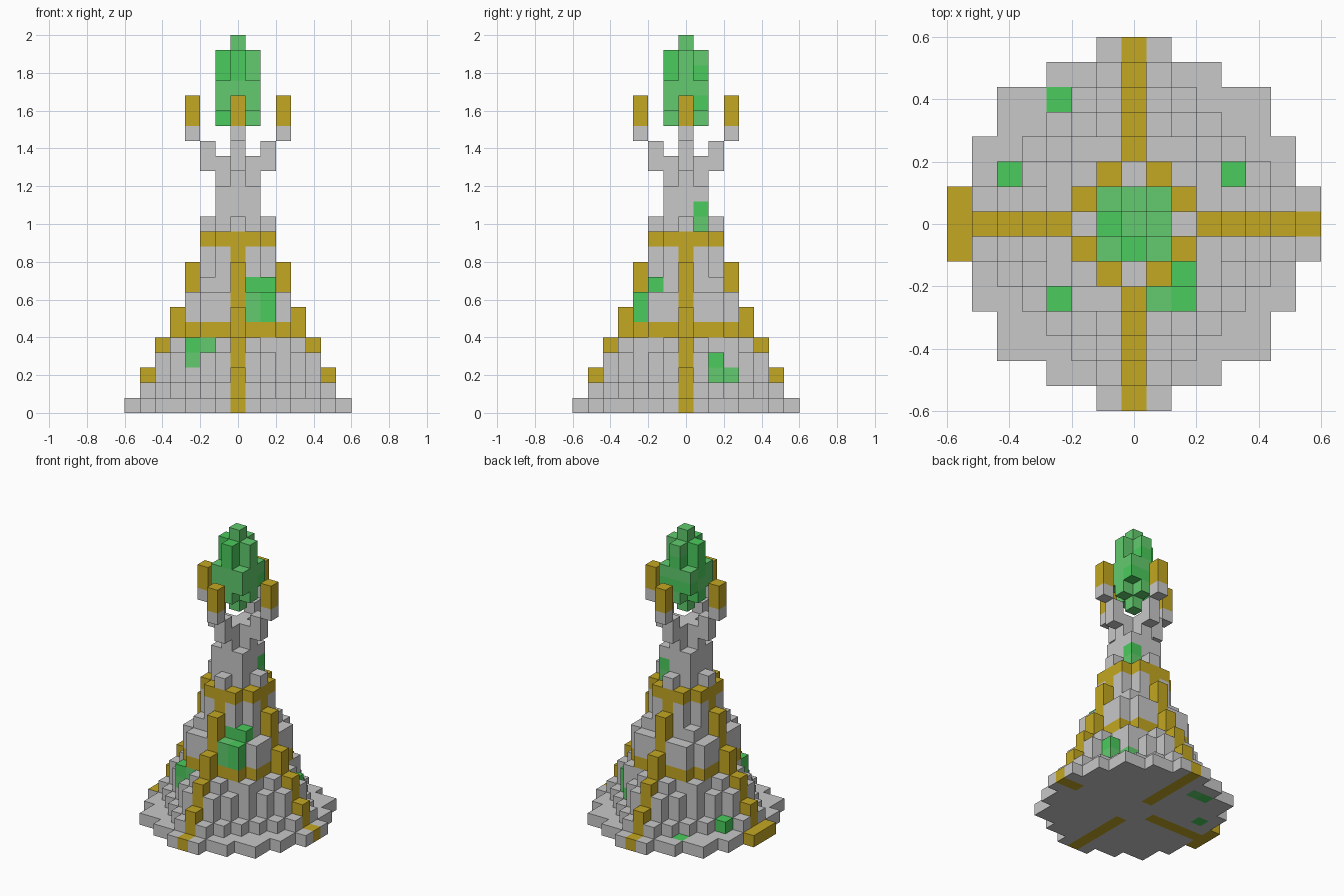
import bpy, bmesh, random
from mathutils import Vector

if "Cube" in bpy.data.objects:
    bpy.data.objects.remove(bpy.data.objects["Cube"])

random.seed(4)
S = 0.08  # block size

def material(name, rgb):
    m = bpy.data.materials.new(name)
    m.diffuse_color = (*rgb, 1)
    m.use_nodes = True
    m.node_tree.nodes["Principled BSDF"].inputs["Base Color"].default_value = m.diffuse_color
    return m

MATS = [material("pale stone", (0.578, 0.578, 0.578)),
        material("gold", (0.546, 0.386, 0.016)),
        material("green gem", (0.122, 0.597, 0.156)),
        material("bright green gem", (0.070, 0.597, 0.107))]
STONE, GOLD, GREEN, BRIGHT = range(4)

def disc(r2):
    return {(x, y) for x in range(-7, 8) for y in range(-7, 8) if x * x + y * y <= r2}

def around(r, w=0):
    """Blocks at distance r on the four axes, w blocks wide to each side."""
    return {p for i in range(-w, w + 1) for p in ((r, i), (-r, i), (i, r), (i, -r))}

def stack(layers):
    return {(x, y, k) for k, plan in layers.items() for x, y in plan}

# Stepped body: squared radius of each tier, then rib reach where it sticks out
TIERS = [50, 29, 20, 20, 18, 13, 13, 13, 8, 5, 5, 5, 4]
body = stack({k: disc(r2) for k, r2 in enumerate(TIERS)})
body |= stack({1: around(6, 1), 2: around(5, 1) | around(6), 3: around(5, 1),
               4: around(5), 5: around(4), 6: around(4), 8: around(3), 9: around(3)})

# Neck, four claws and the floating gem
neck = stack({13: disc(2), 14: disc(2), 15: disc(1), 16: disc(1)})
claws = stack({16: around(2), 17: around(2), 18: around(3), 19: around(3), 20: around(3)})
gem = {(0, 0, k) for k in range(18, 25)}
gem |= stack({k: around(1) for k in range(19, 24)})
gem |= stack({k: disc(2) for k in (20, 21)})

# Patches of green growing on the stone
MOSS = {(-3, 5, 0), (-2, 5, 0), (-5, 2, 0), (-5, 2, 1),
        (4, 2, 2), (4, 2, 3), (3, 3, 2),
        (-3, -3, 3), (-3, -3, 4), (-2, -3, 4),
        (1, -3, 6), (1, -3, 7), (1, -2, 8), (2, -3, 6), (2, -3, 7), (2, -2, 7), (2, -2, 8),
        (1, 1, 12), (1, 1, 13)}
BRIGHT_CELLS = {c for c in sorted(MOSS | gem) if random.random() < 0.35}

def colour(c, n):
    x, y, k = c
    if c in gem or c in MOSS:
        return BRIGHT if c in BRIGHT_CELLS else GREEN
    if k > 18:
        return GOLD                               # claw tips
    if k > 11:
        return STONE
    if k in (5, 11):
        return GOLD                               # bands
    if k == 0 and x == -7 and n[1] >= 0:
        return GOLD                               # wide foot of the left rib
    if k == 0 and n[2] < 0 and 0 < x < 6:
        return STONE
    if x * y == 0 and max(abs(x), abs(y)) >= 2:   # ribs, stone on their flanks
        across = (n[0] != 0 and x == 0) or (n[1] != 0 and y == 0)
        return STONE if across and k in (1, 3, 7, 10) else GOLD
    return STONE

ALL = body | neck | claws | gem
DIRS = [(1, 0, 0), (-1, 0, 0), (0, 1, 0), (0, -1, 0), (0, 0, 1), (0, 0, -1)]

def build(name, cells):
    """Mesh the outward faces of a set of blocks."""
    bm = bmesh.new()
    for c in sorted(cells):
        centre = Vector((c[0], c[1], c[2] + 0.5)) * S
        for d in DIRS:
            if (c[0] + d[0], c[1] + d[1], c[2] + d[2]) in ALL:
                continue
            n = Vector(d)
            u = Vector((d[1], d[2], d[0]))
            v = n.cross(u)
            quad = [centre + (n + u * a + v * b) * S / 2
                    for a, b in ((-1, -1), (1, -1), (1, 1), (-1, 1))]
            f = bm.faces.new([bm.verts.new(p) for p in quad])
            f.material_index = colour(c, d)
    bmesh.ops.remove_doubles(bm, verts=bm.verts, dist=0.0005)
    me = bpy.data.meshes.new(name)
    bm.to_mesh(me)
    bm.free()
    for m in MATS:
        me.materials.append(m)
    bpy.context.collection.objects.link(bpy.data.objects.new(name, me))

build("stepped_body", body)
build("neck", neck)
build("claws", claws)
build("gem", gem)
